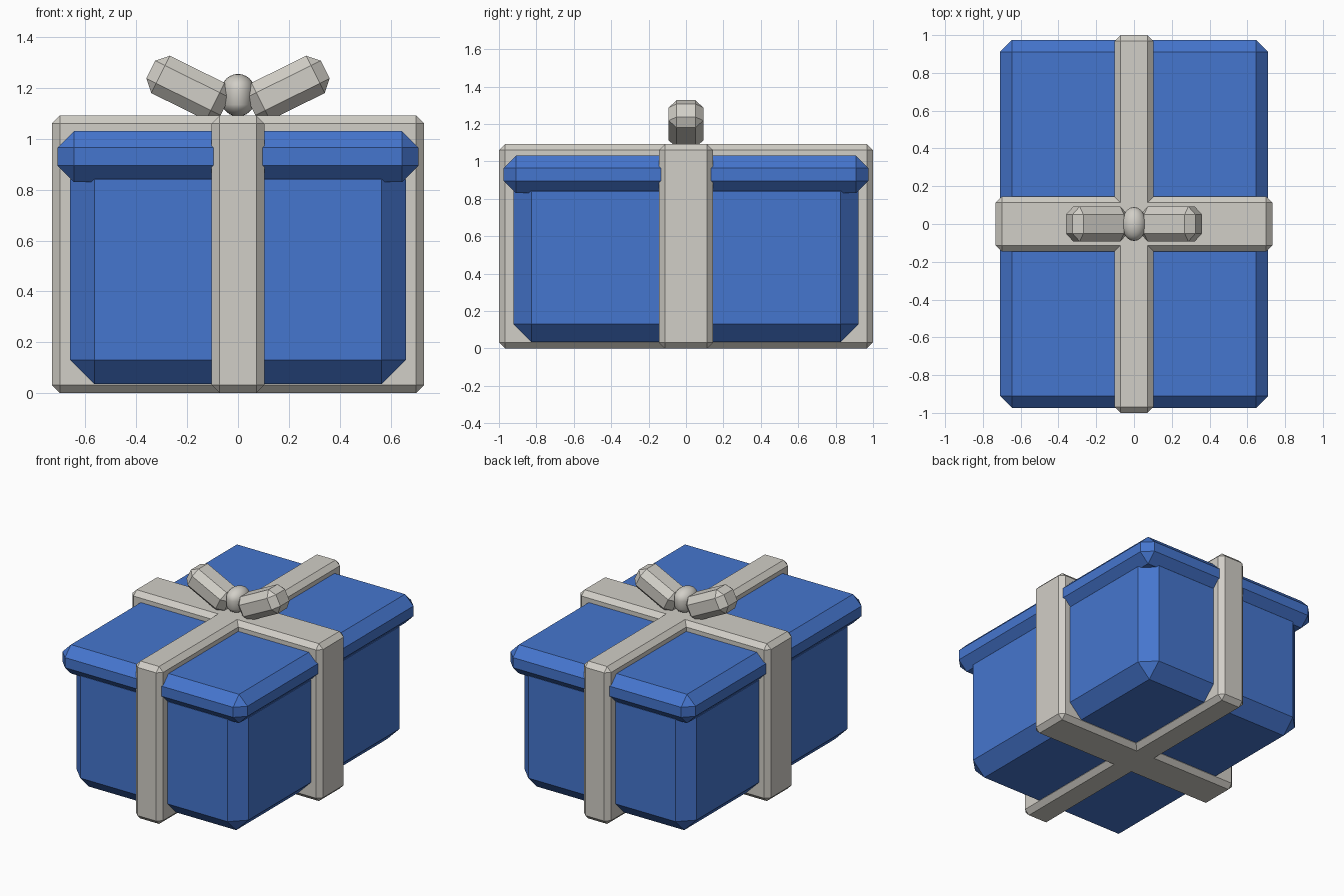
import bpy, bmesh, math
from mathutils import Matrix, Vector

if "Cube" in bpy.data.objects:
    bpy.data.objects.remove(bpy.data.objects["Cube"])


def material(name, rgb):
    m = bpy.data.materials.new(name)
    m.diffuse_color = (*rgb, 1)
    m.use_nodes = True
    m.node_tree.nodes["Principled BSDF"].inputs["Base Color"].default_value = m.diffuse_color
    return m


BLUE = material("gift_blue", (0.06, 0.18, 0.62))
GREY = material("ribbon_grey", (0.64, 0.62, 0.57))


def add_object(name, bm, mat):
    bmesh.ops.recalc_face_normals(bm, faces=bm.faces)
    me = bpy.data.meshes.new(name)
    bm.to_mesh(me)
    bm.free()
    me.materials.append(mat)
    ob = bpy.data.objects.new(name, me)
    bpy.context.collection.objects.link(ob)
    return ob


def chamfer_box(name, half, centre, bevel, mat, tilt=0.0):
    """Box with 45 degree chamfers on every edge, optionally tilted about y."""
    bm = bmesh.new()
    bmesh.ops.create_cube(bm, size=2)
    bmesh.ops.scale(bm, vec=half, verts=bm.verts)
    bmesh.ops.bevel(bm, geom=bm.edges[:], offset=bevel, offset_type='OFFSET',
                    segments=1, profile=0.5, affect='EDGES')
    bm.transform(Matrix.Translation(centre) @ Matrix.Rotation(tilt, 4, 'Y'))
    return add_object(name, bm, mat)


# Box body and overhanging lid
chamfer_box("box_body", (0.66, 0.922, 0.45), (0, 0, 0.485), 0.095, BLUE)
chamfer_box("box_lid", (0.71, 0.975, 0.10), (0, 0, 0.93), 0.065, BLUE)

# Two ribbons wrapped around the box
chamfer_box("ribbon_lengthwise", (0.104, 1.0, 0.546), (0, 0, 0.546), 0.032, GREY)
chamfer_box("ribbon_crosswise", (0.732, 0.145, 0.546), (0, 0, 0.546), 0.032, GREY)

# Bow loops, mirrored left and right
for side, label in ((-1, "left"), (1, "right")):
    chamfer_box("bow_loop_" + label, (0.163, 0.0925, 0.082),
                (side * 0.197, 0, 1.20), 0.043, GREY, tilt=-side * math.radians(26.3))

# Rounded knot: a sphere stretched into a short upright capsule
bm = bmesh.new()
bmesh.ops.create_uvsphere(bm, u_segments=20, v_segments=12, radius=1)
for v in bm.verts:
    top = v.co.z > -0.01
    v.co = Vector((v.co.x * 0.065, v.co.y * 0.09,
                   v.co.z * 0.062 + (1.193 if top else 1.15)))
for f in bm.faces:
    f.smooth = True
add_object("bow_knot", bm, GREY)
